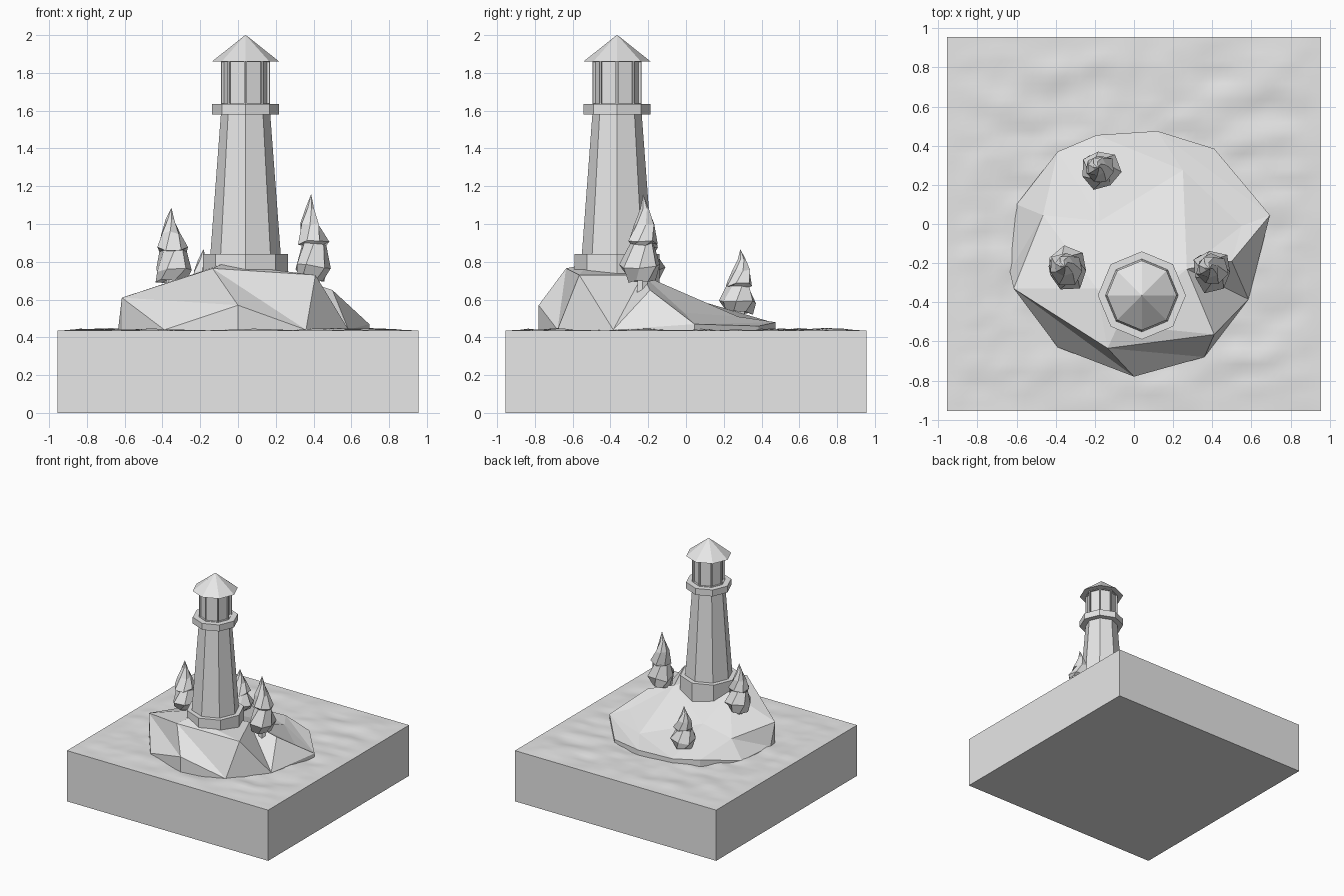
import bpy
import bmesh
import math
import random
from mathutils import Vector, noise
from mathutils.geometry import delaunay_2d_cdt

random.seed(4)
cube = bpy.data.objects.get("Cube")
if cube:
    bpy.data.objects.remove(cube, do_unlink=True)

GREY = (0.8, 0.8, 0.8, 1.0)
stone = bpy.data.materials.new("plain_grey")
stone.use_nodes = True
stone.diffuse_color = GREY
stone.node_tree.nodes["Principled BSDF"].inputs["Base Color"].default_value = GREY


def finish(name, bm):
    """Turn a bmesh into a named, coloured object."""
    bmesh.ops.recalc_face_normals(bm, faces=bm.faces)
    mesh = bpy.data.meshes.new(name)
    bm.to_mesh(mesh)
    bm.free()
    mesh.materials.append(stone)
    obj = bpy.data.objects.new(name, mesh)
    bpy.context.collection.objects.link(obj)
    return obj


def add_ring(bm, centre, radius, z, sides, turn=0.0, jitter=0.0):
    """Add one horizontal ring of vertices."""
    ring = []
    for i in range(sides):
        angle = math.tau * i / sides + turn
        r = radius * (1 + random.uniform(-jitter, jitter))
        height = z + random.uniform(-jitter, jitter) * radius
        ring.append(bm.verts.new((centre[0] + r * math.cos(angle),
                                  centre[1] + r * math.sin(angle), height)))
    return ring


def skin(bm, rings):
    """Bridge rings into a closed skin and return the side faces."""
    sides = []
    for low, high in zip(rings, rings[1:]):
        for i in range(len(low)):
            j = (i + 1) % len(low)
            sides.append(bm.faces.new((low[i], low[j], high[j], high[i])))
    bm.faces.new(rings[0][::-1])
    bm.faces.new(rings[-1])
    return sides


def octagon_part(name, profile):
    """Eight-sided tower part from (radius, height) pairs."""
    bm = bmesh.new()
    faces = skin(bm, [add_ring(bm, TOWER, r, z, 8) for r, z in profile])
    return bm, faces


# Water block with a gently rippled top
HALF = 0.955
LEVEL = 0.435
bm = bmesh.new()
bmesh.ops.create_grid(bm, x_segments=48, y_segments=48, size=HALF)
for v in bm.verts:
    ripple = noise.noise(Vector((v.co.x * 3.5, v.co.y * 8, 2)))
    ripple += 0.5 * noise.noise(Vector((v.co.x * 9, v.co.y * 14, 5)))
    edge = min(1, (HALF - max(abs(v.co.x), abs(v.co.y))) * 8)
    v.co.z = LEVEL + (0.003 + 0.014 * ripple) * edge
rim = [e for e in bm.edges if e.is_boundary]
walls = bmesh.ops.extrude_edge_only(bm, edges=rim)["geom"]
for v in walls:
    if isinstance(v, bmesh.types.BMVert):
        v.co.z = 0
bmesh.ops.contextual_create(bm, geom=[e for e in bm.edges if e.is_boundary])
water = finish("water_block", bm)
bpy.context.view_layer.objects.active = water
water.select_set(True)
bpy.ops.object.shade_smooth_by_angle(angle=math.radians(40))
water.select_set(False)

# Faceted rock island: rim first, then the inner ridge points
RIM = [(0.12, 0.475, 0.48), (-0.19, 0.455, 0.48), (-0.39, 0.37, 0.49),
       (-0.6, 0.1, 0.44), (-0.635, -0.24, 0.44), (-0.615, -0.33, 0.61),
       (-0.39, -0.63, 0.44), (0, -0.78, 0.57), (0.36, -0.68, 0.44),
       (0.585, -0.385, 0.44), (0.695, 0.045, 0.47), (0.41, 0.385, 0.46)]
INNER = [(-0.465, 0.045, 0.57), (0.25, 0.275, 0.51), (-0.175, 0.015, 0.61),
         (0.55, -0.01, 0.53), (0.41, -0.565, 0.73), (-0.135, -0.635, 0.765),
         (-0.08, -0.515, 0.79), (-0.19, -0.33, 0.75), (0.5, -0.19, 0.65),
         (0.27, -0.23, 0.73)]
points = RIM + INNER
outline = [(i, (i + 1) % len(RIM)) for i in range(len(RIM))]
creases = [(5, 7), (2, 12), (12, 5), (0, 10), (7, 17), (5, 17), (17, 16)]
flat = [Vector(p[:2]) for p in points]
verts, _, tris, origins, _, _ = delaunay_2d_cdt(flat, outline + creases, [], 0, 1e-5)
bm = bmesh.new()
rock = []
for co, source in zip(verts, origins):
    height = points[source[0]][2] if source else LEVEL + 0.05
    rock.append(bm.verts.new((co.x, co.y, height)))
for tri in tris:
    bm.faces.new([rock[i] for i in tri])
skirt = bmesh.ops.extrude_edge_only(bm, edges=[e for e in bm.edges if e.is_boundary])
for v in skirt["geom"]:
    if isinstance(v, bmesh.types.BMVert):
        v.co.z = LEVEL - 0.03
bmesh.ops.contextual_create(bm, geom=[e for e in bm.edges if e.is_boundary])
finish("rock_island", bm)

# Lighthouse: plinth, shaft, gallery and roof are stacked octagons
TOWER = (0.04, -0.365)
PARTS = {
    "tower_plinth": [(0.225, 0.6), (0.225, 0.84)],
    "tower_shaft": [(0.187, 0.83), (0.13, 1.59)],
    "gallery": [(0.178, 1.58), (0.178, 1.635)],
    "roof": [(0.178, 1.86), (0.002, 2.0)],
}
for part, profile in PARTS.items():
    finish(part, octagon_part(part, profile)[0])

# Lantern room with a recessed window on each side
bm, panes = octagon_part("lantern", [(0.13, 1.63), (0.13, 1.865)])
bmesh.ops.recalc_face_normals(bm, faces=bm.faces)
bmesh.ops.inset_individual(bm, faces=panes, thickness=0.012)
frames = bmesh.ops.extrude_discrete_faces(bm, faces=panes)["faces"]
for face in frames:
    inward = face.normal * -0.014
    for v in face.verts:
        v.co += inward
finish("lantern_room", bm)


# Trees: two lumpy tiers drawn out into a leaning tip, on a short trunk
CROWN = [(0.05, 0.5), (0, 0.72), (0.16, 1), (0.42, 0.62), (0.44, 0.8),
         (0.66, 0.5), (0.84, 0.22), (1, 0.01)]


def tree(name, x, y, base, top, radius):
    bm = bmesh.new()
    rings = []
    for i, (t, r) in enumerate(CROWN):
        lean = 0.1 * radius * math.sin(t * 6)
        rough = 0.15 if 0 < i < 6 else 0
        rings.append(add_ring(bm, (x + lean, y - lean), r * radius,
                              base + t * (top - base), 7, i * 0.4, rough))
    skin(bm, rings)
    finish(name + "_crown", bm)
    bm = bmesh.new()
    skin(bm, [add_ring(bm, (x, y), r, z, 6)
              for r, z in ((0.035, base - 0.09), (0.025, base + 0.08))])
    finish(name + "_trunk", bm)


tree("right_front_tree", -0.35, -0.22, 0.7, 1.085, 0.108)
tree("left_front_tree", 0.39, -0.23, 0.7, 1.155, 0.106)
tree("back_tree", -0.18, 0.285, 0.53, 0.865, 0.1)
